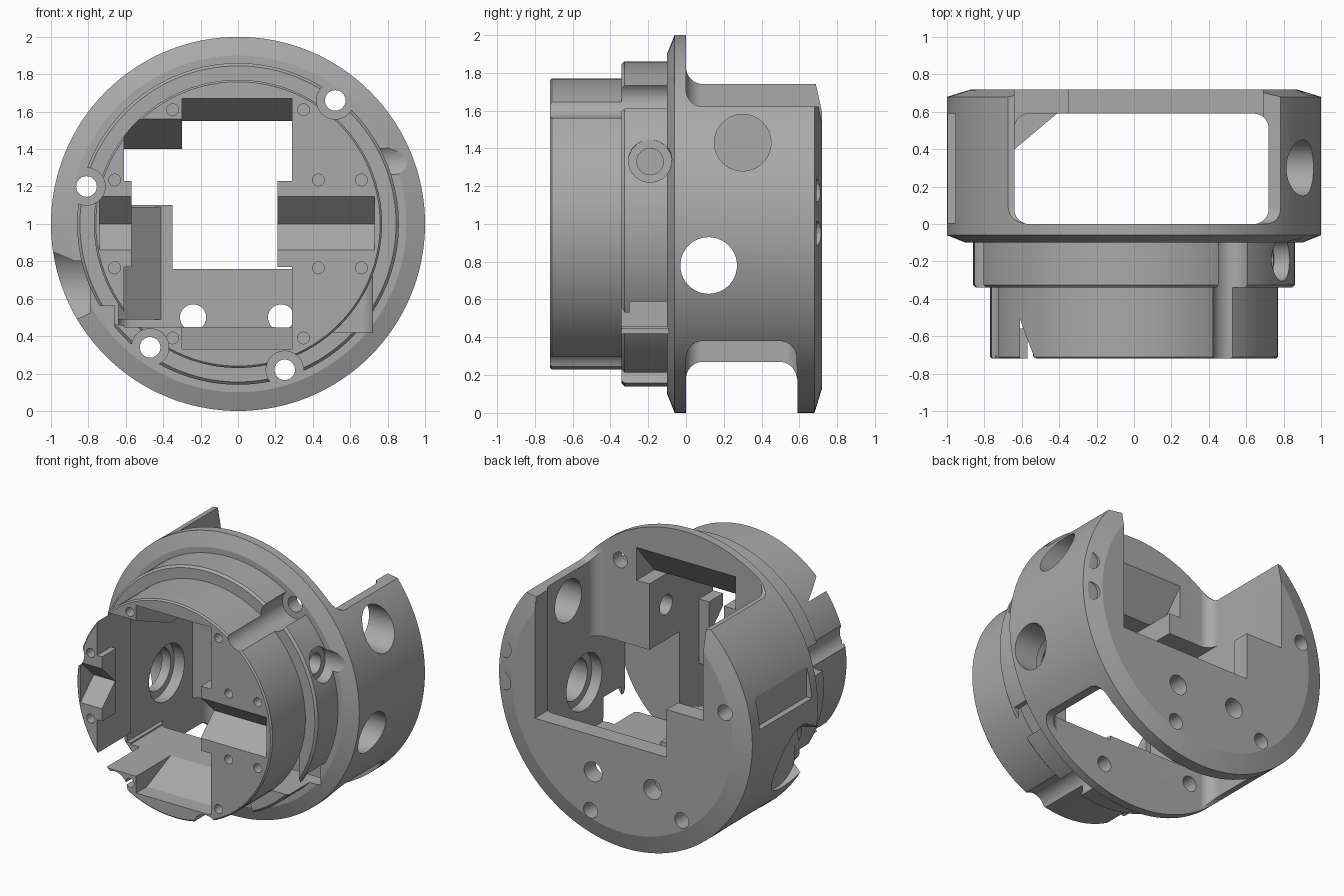
import bpy, bmesh, math
from mathutils import Matrix, Vector

cube = bpy.data.objects.get("Cube")
if cube:
    bpy.data.objects.remove(cube, do_unlink=True)

grey = bpy.data.materials.new("machined_grey")
grey.use_nodes = True
grey.diffuse_color = (0.4, 0.4, 0.4, 1)
grey.node_tree.nodes["Principled BSDF"].inputs["Base Color"].default_value = (0.4, 0.4, 0.4, 1)


def finish(bm, name):
    bmesh.ops.recalc_face_normals(bm, faces=bm.faces)
    mesh = bpy.data.meshes.new(name)
    bm.to_mesh(mesh)
    bm.free()
    mesh.materials.append(grey)
    obj = bpy.data.objects.new(name, mesh)
    bpy.context.collection.objects.link(obj)
    return obj


def box(name, x, y, z, round_axis=None, radius=0.08):
    """Box from (min, max) spans, with optional rounding along one axis."""
    bm = bmesh.new()
    size = Vector((x[1] - x[0], y[1] - y[0], z[1] - z[0]))
    mid = Vector((sum(x) / 2, sum(y) / 2, sum(z) / 2))
    bmesh.ops.create_cube(bm, size=1, matrix=Matrix.Translation(mid) @ Matrix.Diagonal((*size, 1)))
    if round_axis is not None:
        edges = [e for e in bm.edges
                 if abs((e.verts[0].co - e.verts[1].co)[round_axis]) > 1e-4]
        bmesh.ops.bevel(bm, geom=edges, offset=radius, segments=10, profile=0.5, affect='EDGES')
    return finish(bm, name)


def rod(name, start, end, r, sides=40):
    """Cylinder between two points."""
    a, b = Vector(start), Vector(end)
    turn = (b - a).to_track_quat('Z', 'Y').to_matrix().to_4x4()
    bm = bmesh.new()
    bmesh.ops.create_cone(bm, cap_ends=True, segments=sides, radius1=r, radius2=r,
                          depth=(b - a).length, matrix=Matrix.Translation((a + b) / 2) @ turn)
    return finish(bm, name)


def prism(name, points, offset):
    """Flat outline extruded along an offset."""
    bm = bmesh.new()
    face = bm.faces.new([bm.verts.new(p) for p in points])
    new = bmesh.ops.extrude_face_region(bm, geom=[face])["geom"]
    bmesh.ops.translate(bm, vec=offset, verts=[v for v in new if isinstance(v, bmesh.types.BMVert)])
    return finish(bm, name)


def turned(name, profile, sides=128):
    """Solid of revolution about the y axis at z = 1, profile as (radius, y)."""
    bm = bmesh.new()
    rings = []
    for r, y in profile:
        rings.append([bm.verts.new((r * math.cos(t), y, 1 + r * math.sin(t)))
                      for t in (2 * math.pi * i / sides for i in range(sides))])
    for a, b in zip(rings, rings[1:]):
        for i in range(sides):
            j = (i + 1) % sides
            bm.faces.new((a[i], a[j], b[j], b[i]))
    bm.faces.new(rings[0])
    bm.faces.new(rings[-1])
    return finish(bm, name)


def cut(target, cutter):
    cutter.hide_render = True
    mod = target.modifiers.new("cut", 'BOOLEAN')
    mod.operation = 'DIFFERENCE'
    mod.solver = 'EXACT'
    mod.object = cutter
    bpy.context.view_layer.objects.active = target
    bpy.ops.object.modifier_apply(modifier=mod.name)
    bpy.data.objects.remove(cutter, do_unlink=True)


# Stepped housing: front barrel, collar, flange and rear drum
housing = turned("housing", [(0.76, -0.72), (0.77, -0.71), (0.77, -0.34), (0.845, -0.34),
                             (0.86, -0.325), (0.86, -0.1), (0.9, -0.1), (1, -0.06),
                             (1, 0.68), (0.87, 0.72)])

# Rear slot between the side walls, and the stepped notch in the back plate
cut(housing, box("slot", (-0.64, 0.72), (0, 0.59), (-0.2, 2.2), 2, 0.08))
cut(housing, box("notch", (-0.35, 0.69), (0.5, 0.9), (0.76, 2.2)))
cut(housing, box("notch_side", (-0.64, 0), (0.5, 0.9), (1.1, 2.2)))

# Flats that trim the side walls at top and bottom, with rounded roots
cut(housing, box("left_top", (0, 1.2), (0, 1.2), (1.62, 2.6), 0, 0.09))
cut(housing, box("right_top", (-1.2, 0.01), (0, 1.2), (1.74, 2.6), 0, 0.09))
cut(housing, box("left_bottom", (0, 1.2), (0, 0.585), (-0.6, 0.38), 0, 0.09))
cut(housing, box("right_bottom", (-1.2, 0.01), (0, 0.585), (-0.6, 0.27), 0, 0.09))
cut(housing, box("right_flat", (-1.2, -0.955), (0.005, 0.59), (1.08, 1.4)))

# Front opening in the barrel, with short grooved lugs left at mid height
cut(housing, box("opening", (-0.3, 0.21), (-0.9, 0.1), (0.45, 1.55)))
cut(housing, box("opening_mid", (-0.57, -0.29), (-0.9, 0.1), (0.45, 1.4)))
cut(housing, box("opening_low", (-0.61, 0.29), (-0.9, 0.1), (0.45, 0.77)))
cut(housing, box("opening_left", (0.2, 0.29), (-0.9, 0.1), (1.23, 1.55)))
cut(housing, box("opening_right", (-0.61, -0.5), (-0.9, 0.1), (1.23, 1.4)))
cut(housing, box("behind_lugs", (-0.61, 0.29), (-0.56, 0.1), (0.7, 1.3)))
cut(housing, prism("sloped_corner", [(-0.61, -0.9, 1.636), (-0.61, -0.34, 1.4),
                                     (-0.61, -0.34, 1.38), (-0.61, -0.9, 1.38)], (0.32, 0, 0)))

# Wider chamber inside the collar, open through the lower left of the collar
cut(housing, box("chamber_right", (-0.64, 0), (-0.34, 0.1), (0.46, 1.4)))
cut(housing, box("chamber_left", (0.2, 0.72), (-0.34, 0.1), (0.42, 1.08)))

# Sloped lead-ins above and below the opening, and a relief behind the top edge
for s in (-1, 1):
    cut(housing, prism("lead_in", [(-0.3, -0.9, 1 + s * 0.67), (-0.3, -0.6, 1 + s * 0.67),
                                   (-0.3, -0.32, 1 + s * 0.545), (-0.3, -0.9, 1 + s * 0.5)],
                       (0.59, 0, 0)))
cut(housing, prism("rear_relief", [(-0.39, 0.03, 1.82), (-0.39, -0.2, 1.55), (-0.39, 0.03, 1.55)],
                   (0.78, 0, 0)))

# V grooves across the front face
for x, length in ((0.2, 0.53), (-0.74, 0.2)):
    cut(housing, prism("v_groove", [(x, -0.73, 0.85), (x, -0.73, 1.155), (x, -0.57, 1)],
                       (length, 0, 0)))

# Four long screw holes with clearance channels in the barrel and collar
for x, z in ((0.52, 1.66), (-0.81, 1.2), (-0.47, 0.34), (0.25, 0.22)):
    cut(housing, rod("screw_channel", (x, -0.9, z), (x, -0.1, z), 0.1))
    cut(housing, rod("screw_hole", (x, -0.3, z), (x, 0.9, z), 0.055))

# Small blind holes in the front face
for s in (-1, 1):
    for x, dz in ((0.35, 0.61), (0.43, 0.235), (0.66, 0.235), (-0.35, 0.61), (-0.66, 0.235)):
        z = 1 + s * dz
        cut(housing, rod("front_hole", (x, -0.8, z), (x, -0.6, z), 0.032, 16))

# Back plate holes and small edge dents
for x in (-0.24, 0.23):
    cut(housing, rod("plate_hole", (x, 0.5, 0.5), (x, 0.9, 0.5), 0.07))
for z in (0.95, 1.18):
    cut(housing, rod("edge_dent", (0.95, 0.69, z), (0.95, 0.9, z), 0.065, 16))

# Side ports, with counterbores on the inside of the lower pair
cut(housing, rod("upper_port", (0.6, 0.3, 1.43), (1.2, 0.3, 1.43), 0.15))
cut(housing, rod("lower_port", (-1.2, 0.12, 0.78), (1.2, 0.12, 0.78), 0.15))
cut(housing, rod("right_bore", (-0.72, 0.11, 0.78), (-0.4, 0.11, 0.78), 0.2))
cut(housing, rod("left_bore", (0.6, 0.12, 0.78), (0.8, 0.12, 0.78), 0.2))
cut(housing, rod("outer_scoop", (-1.2, 0.1, 0.67), (-0.79, 0.1, 0.67), 0.24))

# Fastener pocket and reliefs in the collar
cut(housing, rod("pocket", (0.74, -0.19, 1.33), (1.2, -0.19, 1.36), 0.115))
cut(housing, rod("pocket_hole", (0.2, -0.19, 1.33), (1, -0.19, 1.33), 0.07))
cut(housing, box("left_relief", (0.69, 1), (-0.3, -0.1), (0.37, 0.59)))
cut(housing, box("right_relief", (-1, -0.66), (-0.34, -0.1), (0.42, 0.56)))

# Corner gusset joining the right wall and the back plate
gusset = prism("corner_gusset", [(-0.65, 0.39, 0.49), (-0.65, 0.6, 0.49), (-0.4, 0.6, 0.49)],
               (0, 0, 0.6))

for obj in (housing, gusset):
    bpy.ops.object.select_all(action='DESELECT')
    obj.select_set(True)
    bpy.context.view_layer.objects.active = obj
    bpy.ops.object.shade_smooth_by_angle(angle=math.radians(14))
